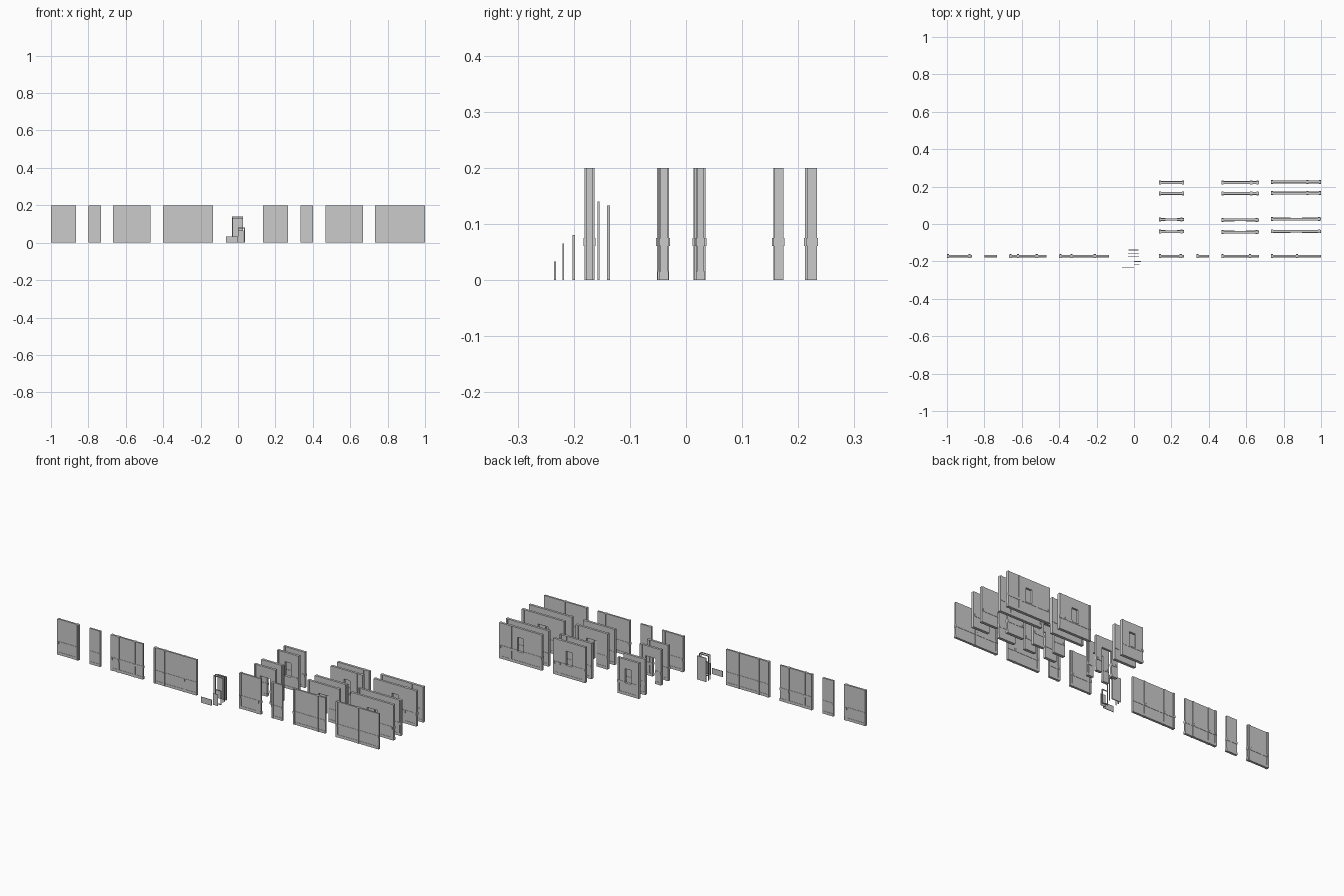
import bpy, bmesh
from mathutils import Matrix, Vector

if "Cube" in bpy.data.objects:
    bpy.data.objects.remove(bpy.data.objects["Cube"])

H = 0.2            # wall height
BASE = 0.015       # skirting height
RAIL = (0.061, 0.075)


def add_box(bm, x0, x1, y0, y1, z0, z1):
    m = Matrix.Translation(((x0 + x1) / 2, (y0 + y1) / 2, (z0 + z1) / 2)) @ \
        Matrix.Diagonal((x1 - x0, y1 - y0, z1 - z0, 1))
    bmesh.ops.create_cube(bm, size=1, matrix=m)


def finish(bm, name):
    me = bpy.data.meshes.new(name)
    bm.to_mesh(me)
    bm.free()
    ob = bpy.data.objects.new(name, me)
    bpy.context.collection.objects.link(ob)
    return ob


def wall(name, x0, x1, y, posts=(), opening=None, t=0.010):
    """Panel with skirting, rail and posts; opening = (x0, x1, z0, z1)."""
    bm = bmesh.new()

    def layer(z0, z1, th):
        # a horizontal band of the wall, interrupted by the opening
        h = th / 2
        if opening and opening[2] < z1 - 1e-4 and opening[3] > z0 + 1e-4:
            a, b, c, d = opening
            add_box(bm, x0, a, y - h, y + h, z0, z1)
            add_box(bm, b, x1, y - h, y + h, z0, z1)
            if c > z0:
                add_box(bm, a, b, y - h, y + h, z0, c)
            if d < z1:
                add_box(bm, a, b, y - h, y + h, d, z1)
        else:
            add_box(bm, x0, x1, y - h, y + h, z0, z1)

    layer(0, BASE, t + 0.003)
    layer(BASE, RAIL[0], t)
    layer(RAIL[0], RAIL[1], t + 0.003)
    layer(RAIL[1], H, t)
    # posts with a thicker collar at rail height
    for p in posts:
        w = 0.0055
        a, b = max(p - w, x0), min(p + w, x1)
        add_box(bm, a, b, y - 0.0085, y + 0.0085, 0, RAIL[0])
        add_box(bm, a, b, y - 0.0103, y + 0.0103, *RAIL)
        add_box(bm, a, b, y - 0.0085, y + 0.0085, RAIL[1], H)
    return finish(bm, name)


def frame(name, x0, x1, y, z1, rim, t, sill=True):
    bm = bmesh.new()
    a, b = y - t / 2, y + t / 2
    add_box(bm, x0, x0 + rim, a, b, 0, z1)
    add_box(bm, x1 - rim, x1, a, b, 0, z1)
    add_box(bm, x0 + rim, x1 - rim, a, b, z1 - rim, z1)
    if sill:
        add_box(bm, x0 + rim, x1 - rim, a, b, 0, rim)
    return finish(bm, name)


def panel(name, x0, x1, y, z1, t):
    bm = bmesh.new()
    add_box(bm, x0, x1, y - t / 2, y + t / 2, 0, z1)
    return finish(bm, name)


# front row of plain walls
YF = -0.172
plain = [(-1.0, -0.867, (-0.994, -0.88)), (-0.8, -0.733, ()),
         (-0.667, -0.467, (-0.661, -0.62, -0.52)),
         (-0.4, -0.133, (-0.394, -0.335, -0.21)),
         (0.133, 0.267, (0.139, 0.25)), (0.333, 0.4, (0.339,)),
         (0.467, 0.667, (0.473, 0.62)), (0.733, 1.0, (0.739, 0.872))]
for i, (a, b, posts) in enumerate(plain):
    wall(f"plain_wall_{i + 1}", a, b, YF, posts)

# rows of door walls and window walls, three widths each
cols = [(0.133, 0.267), (0.467, 0.667), (0.733, 1.0)]
door_rows = [(-0.041, -0.043, -0.039), (0.024, 0.022, 0.026)]
win_rows = [(0.164, 0.164, 0.165), (0.221, 0.221, 0.225)]
for r, ys in enumerate(door_rows):
    for (a, b), y in zip(cols, ys):
        c = (a + b) / 2
        wall(f"door_wall_row{r + 1}", a, b, y, (a + 0.006, b - 0.012),
             (c - 0.031, c + 0.031, 0, 0.142), 0.013)
for r, ys in enumerate(win_rows):
    for (a, b), y in zip(cols, ys):
        c = (a + b) / 2
        posts = (a + 0.006, b - 0.006) if b - a < 0.15 else \
            (a + 0.006, c + 0.06, b - 0.006)
        wall(f"window_wall_row{r + 1}", a, b, y, posts,
             (c - 0.019, c + 0.019, 0.068, 0.147), 0.013)

# loose door parts
frame("door_frame_front", -0.032, 0.028, -0.172, 0.14, 0.004, 0.004, False)
frame("door_frame_back", -0.032, 0.028, -0.156, 0.14, 0.004, 0.004, False)
panel("door_leaf", -0.029, 0.025, -0.138, 0.133, 0.005)

# loose window parts
frame("window_frame", 0.0, 0.037, -0.2, 0.08, 0.004, 0.004)
panel("window_pane", 0.0, 0.029, -0.219, 0.065, 0.003)
panel("low_panel", -0.065, 0.0, -0.2335, 0.033, 0.003)
